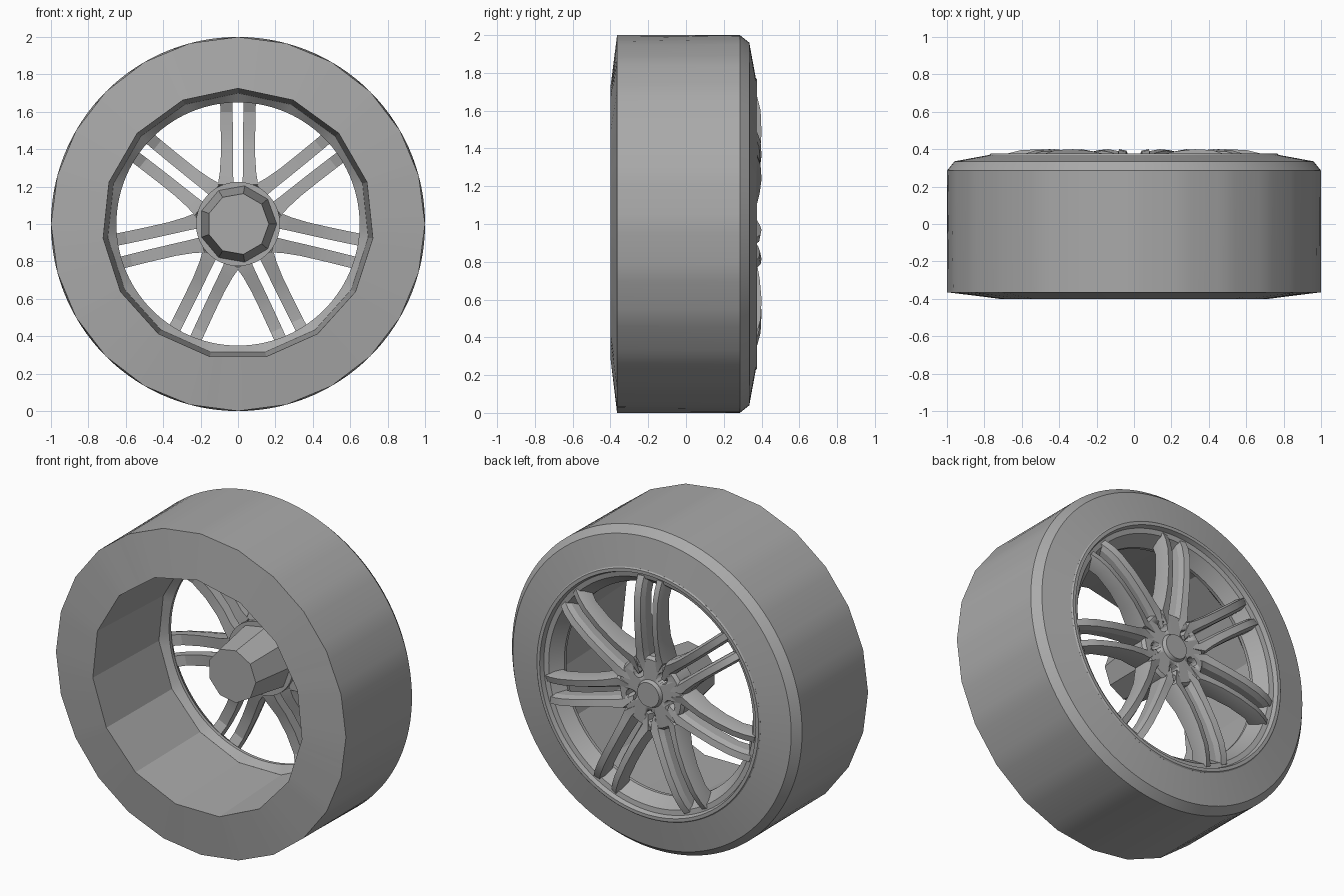
import bpy, bmesh, math
from mathutils import Matrix

cube = bpy.data.objects.get("Cube")
if cube:
    bpy.data.objects.remove(cube)

grey = bpy.data.materials.new("mid_grey")
grey.use_nodes = True
GREY = (0.4, 0.4, 0.4, 1)
grey.diffuse_color = GREY
grey.node_tree.nodes["Principled BSDF"].inputs["Base Color"].default_value = GREY

AXLE_Z = 1.0
PAIRS = 7
LUGS = 5


def finish(name, bm, angle=20):
    """Turn a bmesh into a shaded, coloured object."""
    bmesh.ops.recalc_face_normals(bm, faces=bm.faces)
    mesh = bpy.data.meshes.new(name)
    bm.to_mesh(mesh)
    bm.free()
    obj = bpy.data.objects.new(name, mesh)
    bpy.context.collection.objects.link(obj)
    mesh.materials.append(grey)
    bpy.ops.object.select_all(action="DESELECT")
    obj.select_set(True)
    bpy.context.view_layer.objects.active = obj
    bpy.ops.object.shade_smooth_by_angle(angle=math.radians(angle))
    return obj


def polygon_radius(radius, sides, theta):
    """Distance to the edge of a regular polygon with a corner at theta 0."""
    if not sides:
        return radius
    half = math.pi / sides
    return radius * math.cos(half) / math.cos(theta % (2 * half) - half)


def revolve(bm, profile, steps, start=0.0, closed=False):
    """Sweep (y, radius, polygon sides) rings around the axle."""
    rings = []
    for y, radius, sides in profile:
        ring = []
        for i in range(steps):
            t = 2 * math.pi * i / steps
            r = polygon_radius(radius, sides, t)
            ring.append(bm.verts.new((r * math.cos(t + start), y,
                                      AXLE_Z + r * math.sin(t + start))))
        rings.append(ring)
    pairs = list(zip(rings, rings[1:]))
    if closed:
        pairs.append((rings[-1], rings[0]))
    else:
        bm.faces.new(rings[0])
        bm.faces.new(rings[-1])
    for a, b in pairs:
        for i in range(steps):
            j = (i + 1) % steps
            bm.faces.new((a[i], a[j], b[j], b[i]))


# Tyre: faceted at the front, round at the back
bm = bmesh.new()
revolve(bm, [(-0.40, 0.725, 15), (-0.365, 1.0, 24), (0.285, 1.0, 0),
             (0.335, 0.96, 0), (0.37, 0.77, 0), (0.25, 0.74, 0),
             (0.22, 0.70, 15)],
        120, math.pi / 2, closed=True)
finish("tyre_and_barrel", bm)

# Rim: stepped lip and inner ring that the spokes meet
bm = bmesh.new()
revolve(bm, [(0.37, 0.772, 0), (0.377, 0.765, 0), (0.377, 0.745, 0),
             (0.35, 0.735, 0), (0.345, 0.705, 0), (0.27, 0.65, 0),
             (0.25, 0.65, 0), (0.215, 0.70, 15), (0.25, 0.75, 0)],
        120, math.pi / 2, closed=True)
finish("rim", bm)

# Hub cone on the inner side
bm = bmesh.new()
revolve(bm, [(-0.06, 0.165, 0), (0.24, 0.21, 0)], 9)
finish("hub_cone", bm)

# Hub plate with a raised centre cap
bm = bmesh.new()
revolve(bm, [(0.22, 0.225, 0), (0.33, 0.225, 0), (0.35, 0.21, 0),
             (0.352, 0.085, 0), (0.374, 0.075, 0)], 42)
hub = finish("hub_plate", bm)

# Lug holes cut into the hub plate
bm = bmesh.new()
for k in range(LUGS):
    a = -math.pi / 2 + 2 * math.pi * k / LUGS
    place = (Matrix.Translation((0.14 * math.cos(a), 0.34, AXLE_Z + 0.14 * math.sin(a)))
             @ Matrix.Rotation(math.pi / 2, 4, "X"))
    bmesh.ops.create_cone(bm, cap_ends=True, segments=16, radius1=0.035,
                          radius2=0.035, depth=0.16, matrix=place)
cutter = finish("lug_hole_cutter", bm)
cutter.hide_render = True
cut = hub.modifiers.new("lug_holes", "BOOLEAN")
cut.operation = "DIFFERENCE"
cut.solver = "EXACT"
cut.object = cutter
bpy.context.view_layer.objects.active = hub
bpy.ops.object.modifier_apply(modifier=cut.name)
bpy.data.objects.remove(cutter)

# Twin spokes: stations are (radius, back y, front y, inner edge, outer edge)
STATIONS = [(0.13, 0.350, 0.25, 0.012, 0.050), (0.21, 0.362, 0.24, 0.024, 0.108),
            (0.27, 0.375, 0.25, 0.026, 0.098), (0.36, 0.390, 0.28, 0.026, 0.092),
            (0.48, 0.400, 0.30, 0.027, 0.092), (0.60, 0.395, 0.30, 0.029, 0.094),
            (0.67, 0.378, 0.27, 0.031, 0.096), (0.72, 0.355, 0.25, 0.032, 0.097)]


def spoke(bm, angle, side):
    """Loft one bowed spoke whose back face is a narrow ridge."""
    c, s = math.cos(angle), math.sin(angle)
    rings = []
    for r, back, front, inner, outer in STATIONS:
        bevel = 0.2 * (outer - inner)
        if r < 0.15:
            front = back - 0.03
        section = [(inner, front), (outer, front), (outer, back - 0.045),
                   (outer - bevel, back), (inner + bevel, back - 0.008),
                   (inner, back - 0.04)]
        rings.append([bm.verts.new((r * c - side * u * s, y,
                                    AXLE_Z + r * s + side * u * c))
                      for u, y in section])
    for a, b in zip(rings, rings[1:]):
        for i in range(len(a)):
            j = (i + 1) % len(a)
            bm.faces.new((a[i], a[j], b[j], b[i]))
    bm.faces.new(rings[0])
    bm.faces.new(rings[-1])


bm = bmesh.new()
for k in range(PAIRS):
    for side in (-1, 1):
        spoke(bm, math.pi / 2 + 2 * math.pi * k / PAIRS, side)
finish("spokes", bm)
